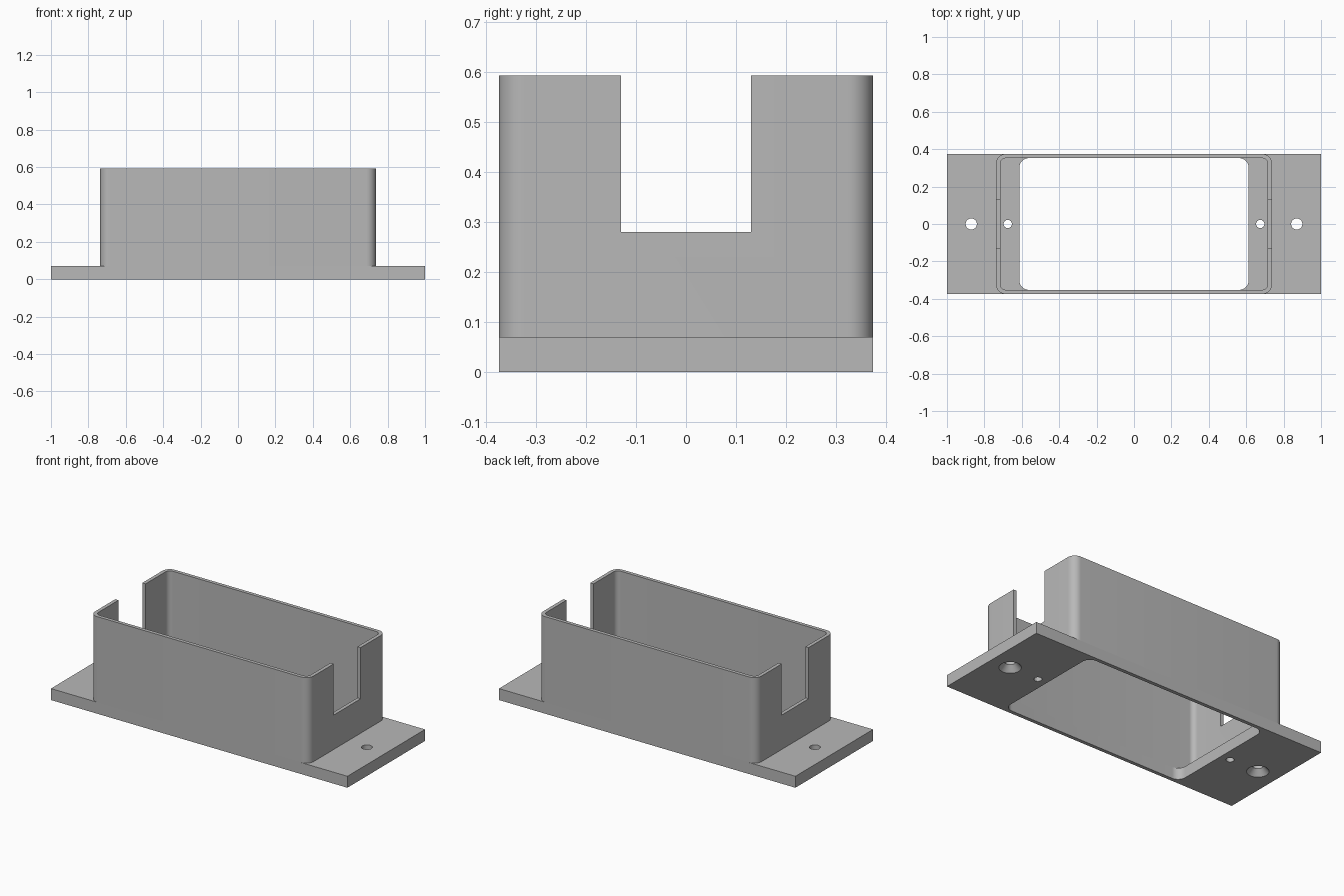
import bpy, bmesh
from math import sin, cos, pi

if "Cube" in bpy.data.objects:
    bpy.data.objects.remove(bpy.data.objects["Cube"], do_unlink=True)

HALF_Y, PLATE_TOP, RIM = 0.374, 0.07, 0.592
WALL_X, THICK = 0.737, 0.022

grey = bpy.data.materials.new("plain grey")
grey.use_nodes = True
grey.diffuse_color = (0.48, 0.48, 0.48, 1)
grey.node_tree.nodes["Principled BSDF"].inputs["Base Color"].default_value = grey.diffuse_color


def outline(hx, hy, r=0, steps=10):
    """Rounded rectangle, counter-clockwise; sharp when r is zero."""
    if r == 0:
        return [(hx, hy), (-hx, hy), (-hx, -hy), (hx, -hy)]
    pts = []
    for i, (sx, sy) in enumerate([(1, 1), (-1, 1), (-1, -1), (1, -1)]):
        for k in range(steps + 1):
            a = (i + k / steps) * pi / 2
            pts.append((sx * (hx - r) + r * cos(a), sy * (hy - r) + r * sin(a)))
    return pts


def circle(x, r, n=32):
    return [(x + r * cos(2 * pi * k / n), r * sin(2 * pi * k / n)) for k in range(n)]


def loft(name, layers, closed=False):
    """Join stacked (outline, z) layers; cap the ends, or join last to first."""
    bm = bmesh.new()
    rings = [[bm.verts.new((x, y, z)) for x, y in pts] for pts, z in layers]
    pairs = list(zip(rings, rings[1:]))
    if closed:
        pairs.append((rings[-1], rings[0]))
    else:
        bm.faces.new(rings[0][::-1])
        bm.faces.new(rings[-1])
    for lo, hi in pairs:
        n = len(lo)
        for i in range(n):
            j = (i + 1) % n
            bm.faces.new((lo[i], lo[j], hi[j], hi[i]))
    bmesh.ops.recalc_face_normals(bm, faces=bm.faces)
    mesh = bpy.data.meshes.new(name)
    bm.to_mesh(mesh)
    bm.free()
    mesh.materials.append(grey)
    obj = bpy.data.objects.new(name, mesh)
    bpy.context.collection.objects.link(obj)
    return obj


def select(obj):
    bpy.ops.object.select_all(action='DESELECT')
    obj.select_set(True)
    bpy.context.view_layer.objects.active = obj


def cut(obj, cutter):
    cutter.hide_render = True
    mod = obj.modifiers.new("cut", 'BOOLEAN')
    mod.operation, mod.solver, mod.object = 'DIFFERENCE', 'EXACT', cutter
    select(obj)
    bpy.ops.object.modifier_apply(modifier=mod.name)
    bpy.data.objects.remove(cutter, do_unlink=True)


# Mounting plate with the large opening
plate = loft("mounting_plate", [(outline(1, HALF_Y), 0), (outline(1, HALF_Y), PLATE_TOP)])
opening = outline(0.613, HALF_Y - THICK, 0.05)
cut(plate, loft("opening_cutter", [(opening, -0.1), (opening, 0.2)]))

# Screw holes countersunk from below, and small pilot holes inside the box
for side in (-1, 1):
    x = side * 0.87
    cut(plate, loft("screw_cutter", [(circle(x, 0.07), -0.01), (circle(x, 0.03), 0.035),
                                     (circle(x, 0.03), 0.1)]))
    pilot = circle(side * 0.675, 0.022)
    cut(plate, loft("pilot_cutter", [(pilot, -0.1), (pilot, 0.2)]))

# Box wall, a rounded tube standing on the plate
outer = outline(WALL_X, HALF_Y, 0.05)
inner = outline(WALL_X - THICK, HALF_Y - THICK, 0.03)
wall = loft("box_wall", [(outer, PLATE_TOP), (outer, RIM), (inner, RIM), (inner, PLATE_TOP)],
            closed=True)

# Cable notch through both ends
notch = outline(1.2, 0.13)
cut(wall, loft("notch_cutter", [(notch, 0.28), (notch, 1)]))

# Drop the hidden underside of the wall
bm = bmesh.new()
bm.from_mesh(wall.data)
hidden = [f for f in bm.faces if all(v.co.z < PLATE_TOP + 0.001 for v in f.verts)]
bmesh.ops.delete(bm, geom=hidden, context='FACES')
bm.to_mesh(wall.data)
bm.free()

for obj in (plate, wall):
    select(obj)
    bpy.ops.object.shade_smooth_by_angle(angle=pi / 6)
